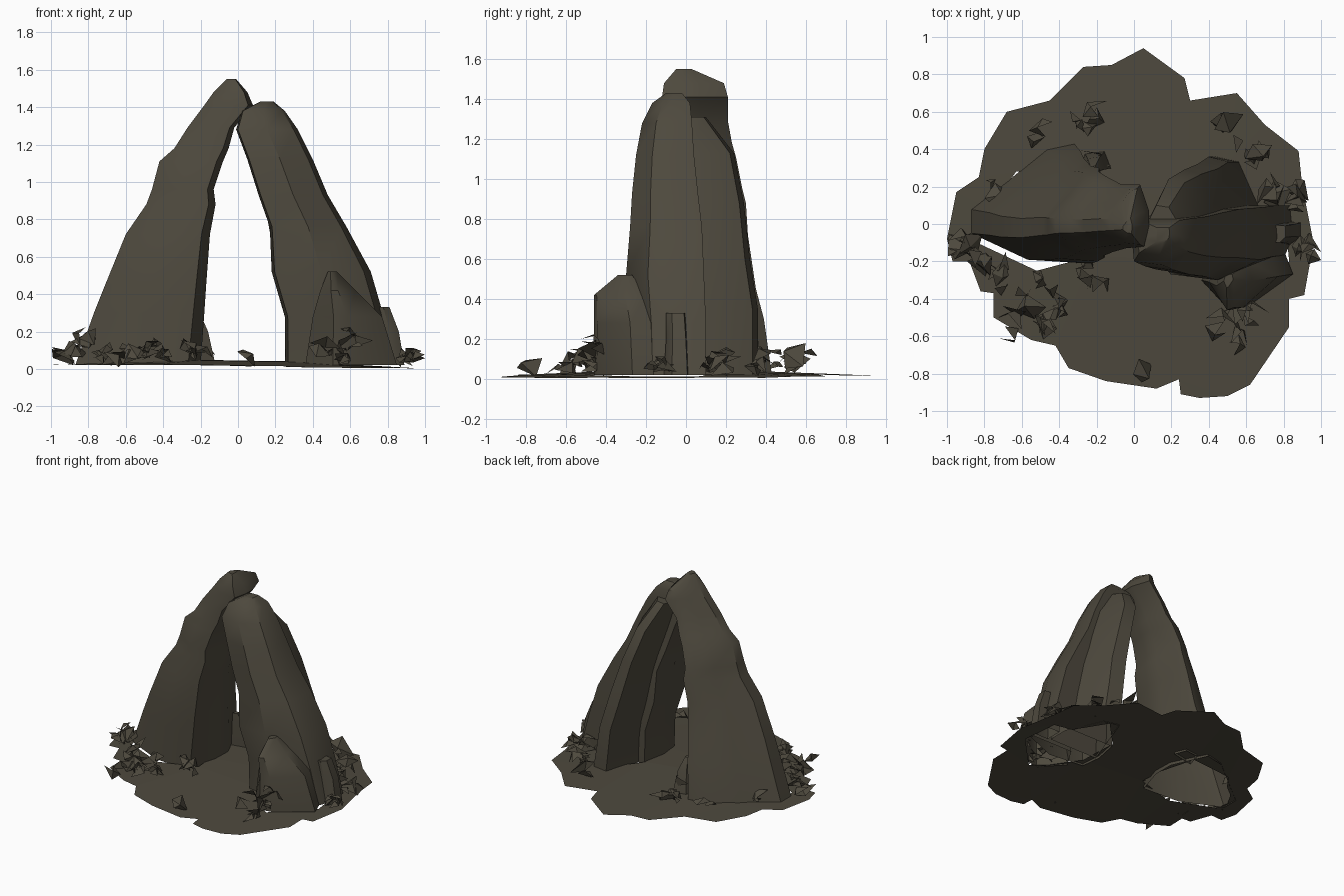
import bpy
import bmesh
import random
from math import hypot, pi
from mathutils import Vector, Euler

random.seed(7)

cube = bpy.data.objects.get("Cube")
if cube:
    bpy.data.objects.remove(cube, do_unlink=True)

COLOUR = (0.075, 0.066, 0.047, 1.0)
stone = bpy.data.materials.new("dark_stone")
stone.use_nodes = True
stone.diffuse_color = COLOUR
shader = stone.node_tree.nodes["Principled BSDF"]
shader.inputs["Base Color"].default_value = COLOUR
shader.inputs["Roughness"].default_value = 0.9


def finish(bm, name, smooth_angle=None):
    """Turn a bmesh into a stone object."""
    mesh = bpy.data.meshes.new(name)
    bm.to_mesh(mesh)
    bm.free()
    mesh.materials.append(stone)
    obj = bpy.data.objects.new(name, mesh)
    bpy.context.collection.objects.link(obj)
    if smooth_angle:
        bpy.ops.object.select_all(action="DESELECT")
        obj.select_set(True)
        bpy.context.view_layer.objects.active = obj
        bpy.ops.object.shade_smooth_by_angle(angle=smooth_angle)
    return obj


def loft_rock(name, section, levels, smooth_angle=pi / 5):
    """Stretch one unit section through levels of (z, x0, x1, y0, y1)."""
    bm = bmesh.new()
    rings = []
    for z, x0, x1, y0, y1 in levels:
        rings.append([bm.verts.new((x0 + (x1 - x0) * u, y0 + (y1 - y0) * v, z))
                      for u, v in section])
    count = len(section)
    for low, high in zip(rings, rings[1:]):
        for i in range(count):
            j = (i + 1) % count
            bm.faces.new((low[i], low[j], high[j], high[i]))
    bm.faces.new(rings[-1])
    bmesh.ops.recalc_face_normals(bm, faces=bm.faces)
    return finish(bm, name, smooth_angle)


# Leaning slab on the model's right: narrow outer edge, broad front and back
loft_rock(
    "right_slab",
    [(0, .25), (.45, .03), (.9, 0), (1, .33), (1, .58), (.82, 1), (.6, .95),
     (.33, .72), (0, .45)],
    [(.02, -.87, -.2, -.21, .43),
     (.3, -.77, -.18, -.21, .39),
     (.45, -.71, -.17, -.21, .35),
     (.72, -.6, -.15, -.2, .31),
     (.88, -.49, -.12, -.18, .3),
     (.96, -.46, -.13, -.17, .28),
     (1.11, -.42, -.08, -.15, .25),
     (1.18, -.34, -.05, -.14, .23),
     (1.29, -.27, -.02, -.13, .21),
     (1.41, -.18, .08, -.12, .21),
     (1.48, -.13, .05, -.11, .19),
     (1.55, -.06, -.01, -.05, .03)])

# Leaning slab on the model's left: tall front plate with a folded face
loft_rock(
    "left_slab_front",
    [(0, .5), (.03, .08), (.5, 0), (.93, .28), (1, .55), (.97, 1), (.06, 1)],
    [(.02, .25, .85, -.27, .1),
     (.28, .25, .78, -.28, .1),
     (.52, .18, .71, -.3, .09),
     (.76, .17, .58, -.28, .08),
     (.93, .11, .48, -.27, .06),
     (1.12, .05, .4, -.25, .04),
     (1.28, -.01, .32, -.22, .03),
     (1.38, .02, .25, -.17, .02),
     (1.43, .12, .19, -.1, -.02)])

# Shorter plate fused to the back of that slab, with one broad inner face
loft_rock(
    "left_slab_back",
    [(.04, 0), (1, 0), (1, .35), (.72, .94), (.43, 1)],
    [(.02, .25, .68, -.1, .36),
     (.35, .24, .61, -.1, .36),
     (.6, .18, .55, -.1, .32),
     (.88, .13, .45, -.1, .29),
     (1.13, .06, .35, -.1, .24),
     (1.31, .02, .25, -.08, .1)])

# Broken rocks resting against the feet of the slabs
loft_rock(
    "front_foot_rock",
    [(0, .5), (.3, 0), (.5, .05), (1, .6), (.9, 1), (.2, 1)],
    [(.02, .36, .85, -.46, -.14),
     (.28, .4, .77, -.46, -.16),
     (.42, .44, .63, -.46, -.2),
     (.52, .48, .53, -.34, -.27)])
loft_rock(
    "outer_foot_rock",
    [(0, 0), (.7, 0), (1, .3), (1, .9), (0, 1)],
    [(.02, .7, .89, -.11, .02),
     (.2, .7, .86, -.1, .01),
     (.33, .7, .81, -.1, 0)])
loft_rock(
    "back_foot_rock",
    [(0, 0), (1, .3), (.8, 1), (.2, .9)],
    [(.02, -.3, -.12, .26, .39),
     (.2, -.27, -.16, .26, .36),
     (.29, -.24, -.2, .27, .31)])


def ground_height(x, y):
    return .012 - .01 * x + .045 * max(0, 1 - hypot(x, y))


# Thin ragged ground sheet with openings around the slab feet
OUTLINE = [
    (-1, -.08), (-.95, .17), (-.83, .25), (-.8, .4), (-.68, .6), (-.45, .66),
    (-.27, .84), (-.12, .85), (.05, .94), (.27, .78), (.3, .66), (.55, .7),
    (.7, .53), (.88, .39), (.9, .2), (.96, -.1), (.91, -.38), (.83, -.4),
    (.83, -.55), (.62, -.86), (.5, -.92), (.35, -.93), (.25, -.91), (.24, -.83),
    (.12, -.88), (-.15, -.84), (-.35, -.77), (-.42, -.65), (-.55, -.62),
    (-.75, -.5), (-.75, -.37), (-.82, -.36), (-.88, -.2), (-.97, -.2)]
RIGHT_HOLE = [(-.86, 0), (-.8, .1), (-.71, .17), (-.63, .28), (-.3, .3),
              (-.23, 0), (-.22, -.17), (-.52, -.25), (-.84, -.1)]
LEFT_HOLE = [(.28, .1), (.5, .33), (.65, .1), (.8, .08), (.83, -.2),
             (.57, -.47), (.46, -.4), (.3, -.2)]
bm = bmesh.new()
for loop in (OUTLINE, RIGHT_HOLE, LEFT_HOLE):
    verts = [bm.verts.new((x, y, ground_height(x, y))) for x, y in loop]
    for a, b in zip(verts, verts[1:] + verts[:1]):
        bm.edges.new((a, b))
bmesh.ops.triangle_fill(bm, edges=bm.edges[:], use_beauty=True, normal=(0, 0, 1))
for face in bm.faces:
    face.normal_update()
    if face.normal.z < 0:
        face.normal_flip()
finish(bm, "ground_sheet")


def add_shard(bm, centre, size, sides):
    """Small open chip: a lifted peak over a ragged four-cornered rim."""
    turn = Euler((random.uniform(-.7, .7), random.uniform(-.7, .7),
                  random.uniform(0, 2 * pi))).to_matrix()
    rim = []
    for x, y in ((-1, -1), (1, -1), (1, 1), (-1, 1)):
        corner = Vector((x * random.uniform(.3, 1), y * random.uniform(.3, 1),
                         random.uniform(-.3, .3)))
        rim.append(bm.verts.new(centre + turn @ corner * size))
    peak = bm.verts.new(centre + turn @ Vector((.3, 0, .6)) * size)
    for i in range(sides):
        bm.faces.new((rim[i], rim[(i + 1) % 4], peak))


# Rubble clusters: (x, y, spread, number of chips, highest lift)
CLUSTERS = {
    "right_rubble": [
        (-.22, .57, .08, 5, .1), (-.52, .48, .04, 2, .08), (-.2, .34, .06, 2, .1),
        (-.75, .21, .06, 2, .06), (-.91, -.1, .05, 5, .1), (-.84, -.16, .05, 4, .16),
        (-.7, -.25, .07, 4, .08), (-.52, -.28, .08, 4, .1), (-.6, -.4, .05, 2, .06),
        (-.47, -.5, .08, 7, .12), (-.64, -.55, .04, 2, .05), (-.25, -.26, .07, 5, .11)],
    "left_rubble": [
        (.5, -.5, .07, 6, .14), (.64, -.47, .06, 4, .18), (.55, -.64, .04, 2, .05),
        (.5, -.34, .06, 2, .08), (.52, .5, .06, 3, .11), (.66, .35, .06, 4, .1),
        (.75, .2, .06, 4, .09), (.86, .13, .06, 4, .08), (.88, -.15, .06, 4, .08),
        (.95, -.17, .01, 1, .06)],
}
for name, clusters in CLUSTERS.items():
    bm = bmesh.new()
    for x, y, spread, number, top in clusters:
        for _ in range(number):
            px = x + random.uniform(-spread, spread)
            py = y + random.uniform(-spread, spread)
            lift = random.uniform(.02, top)
            centre = Vector((px, py, ground_height(px, py) + lift))
            add_shard(bm, centre, random.uniform(.05, .09), random.choice((2, 3, 4)))
    for vert in bm.verts:
        vert.co.x = max(-1, min(1, vert.co.x))
        vert.co.z = max(.01, vert.co.z)
    finish(bm, name)

# Lone chip near the front rim
bm = bmesh.new()
add_shard(bm, Vector((.04, -.8, .06)), .08, 4)
finish(bm, "front_chip")
